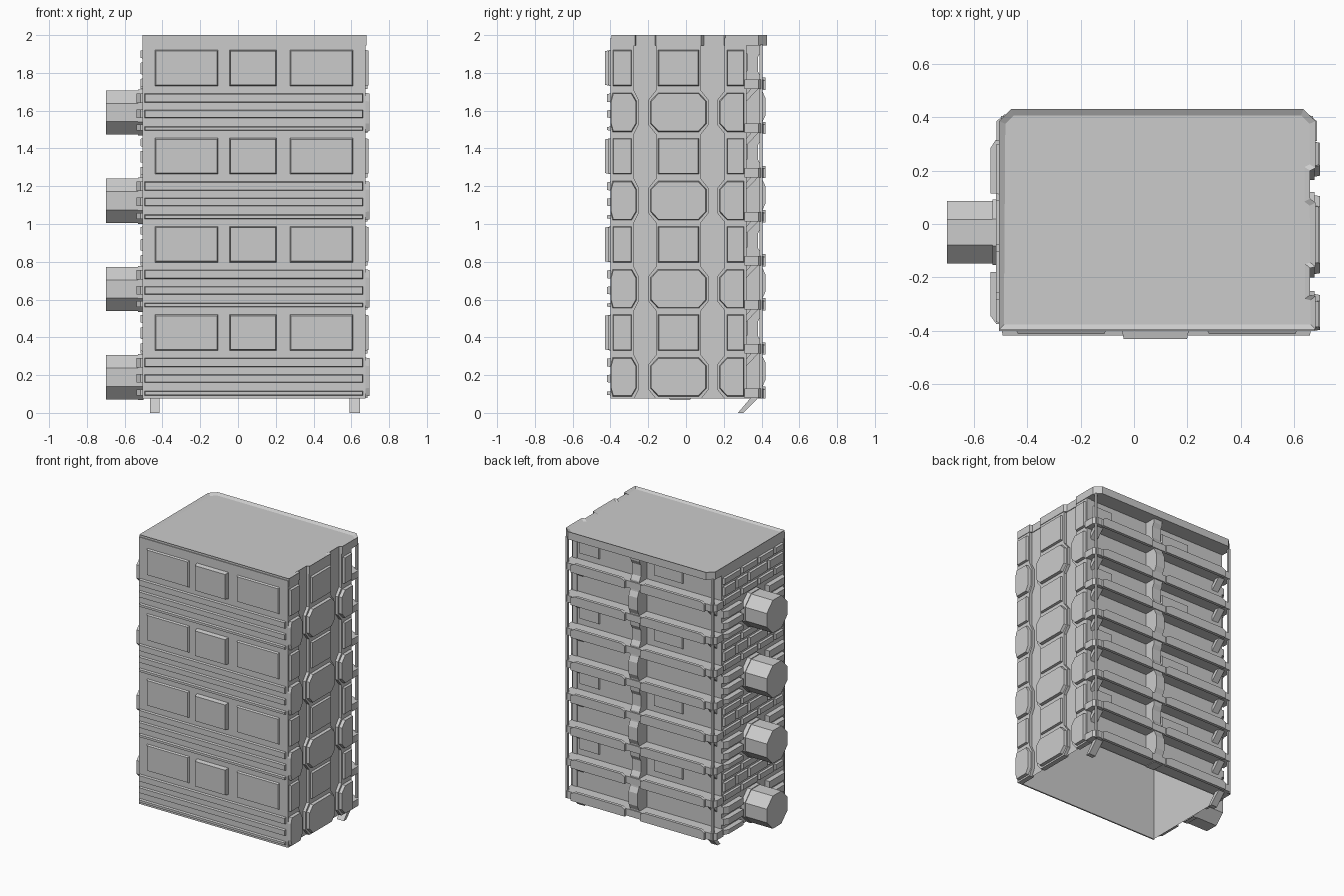
import bpy, bmesh, math
from mathutils import Vector

if "Cube" in bpy.data.objects:
    bpy.data.objects.remove(bpy.data.objects["Cube"])

ROW = 0.467           # height of one repeating pair of storeys
Z0 = 0.075            # underside of the building
ROWS = [Z0 + ROW * k for k in range(4)]
FLOORS = [Z0 + ROW / 2 * k for k in range(8)]


def place(axis, p, d):
    return {'x': (d, p[0], p[1]), 'y': (p[0], d, p[1]), 'z': (p[0], p[1], d)}[axis]


def prism(bm, axis, pts, d0, d1, taper=0.0, cap0=True):
    """Extrude a 2D outline along an axis; taper shrinks the far end."""
    lo = [min(p[i] for p in pts) for i in (0, 1)]
    hi = [max(p[i] for p in pts) for i in (0, 1)]
    c = [(lo[i] + hi[i]) / 2 for i in (0, 1)]
    s = [1 - 2 * taper / (hi[i] - lo[i]) for i in (0, 1)]
    end = [[c[i] + (p[i] - c[i]) * s[i] for i in (0, 1)] for p in pts]
    a = [bm.verts.new(place(axis, p, d0)) for p in pts]
    b = [bm.verts.new(place(axis, p, d1)) for p in end]
    n = len(pts)
    faces = [bm.faces.new((a[i], a[(i + 1) % n], b[(i + 1) % n], b[i])) for i in range(n)]
    top = bm.faces.new(b)
    if cap0:
        faces.append(bm.faces.new(a[::-1]))
    bmesh.ops.recalc_face_normals(bm, faces=faces + [top])
    return top


def rect(u0, u1, v0, v1):
    return [(u0, v0), (u1, v0), (u1, v1), (u0, v1)]


def finish(name, bm):
    me = bpy.data.meshes.new(name)
    bm.to_mesh(me)
    bm.free()
    ob = bpy.data.objects.new(name, me)
    bpy.context.collection.objects.link(ob)
    return ob


# Hollow body, open underneath
bm = bmesh.new()
prism(bm, 'z', rect(-0.5, 0.655, -0.4, 0.315), Z0, 1.975, cap0=False)
finish("body_shell", bm)

# Roof with a shallow rim and notches over the side pillars
bm = bmesh.new()
outline = [(-0.505, -0.395), (0.68, -0.395), (0.68, -0.27), (0.66, -0.265), (0.66, -0.165),
           (0.68, -0.16), (0.68, 0.08), (0.66, 0.095), (0.66, 0.2), (0.68, 0.21),
           (0.68, 0.385), (0.635, 0.43), (-0.46, 0.43), (-0.505, 0.385)]
top = prism(bm, 'z', outline, 1.945, 2.0)
bmesh.ops.inset_region(bm, faces=[top], thickness=0.025)
bmesh.ops.translate(bm, verts=top.verts[:], vec=(0, 0, -0.012))
finish("roof", bm)

# Front: three window panels and three ribs per row
bm = bmesh.new()
prism(bm, 'y', rect(-0.505, 0.675, Z0, 1.985), -0.39, -0.4)
for z in ROWS:
    for x0, x1, y in ((-0.44, -0.105, -0.412), (-0.045, 0.205, -0.43), (0.275, 0.61, -0.412)):
        prism(bm, 'y', rect(x0, x1, z + 0.255, z + 0.445), -0.4, y, 0.006, False)
    for a, b in ((0.018, 0.04), (0.085, 0.128), (0.168, 0.215)):
        prism(bm, 'y', rect(-0.495, 0.662, z + a, z + b), -0.4, -0.417, 0.003, False)
finish("front_panels", bm)

# Right side: lobed columns carrying octagonal and rectangular panels
columns = [  # narrow y0, y1, then wide y0, y1
    (-0.4, -0.275, -0.4, -0.25),
    (-0.16, 0.08, -0.2, 0.12),
    (0.205, 0.32, 0.165, 0.32)]
bm = bmesh.new()
for n0, n1, w0, w1 in columns:
    left, right = [], []
    for z in ROWS:
        for dz, wide in ((0.0, 0), (0.05, 1), (0.18, 1), (0.23, 0)):
            left.append((w0 if wide else n0, z + dz))
            right.append((w1 if wide else n1, z + dz))
    left.append((n0, 1.985))
    right.append((n1, 1.985))
    prism(bm, 'x', right + left[::-1], 0.64, 0.676)
    g = 0.012
    for z in ROWS:
        a0, a1 = n0 + g, n1 - g
        b0, b1 = w0 + g * (w0 != -0.4), w1 - g
        prism(bm, 'x', rect(a0, a1, z + 0.255, z + 0.445), 0.675, 0.692, 0.004)
        prism(bm, 'x', [(a0, z + 0.012), (a1, z + 0.012), (b1, z + 0.055), (b1, z + 0.175),
                        (a1, z + 0.218), (a0, z + 0.218), (b0, z + 0.175), (b0, z + 0.055)],
              0.675, 0.697, 0.004)
finish("right_side_columns", bm)

# Left side: louvres beside the tubes, brick panels between them
bm = bmesh.new()
for z in ROWS:
    for a, b in ((0.018, 0.05), (0.085, 0.13), (0.165, 0.215)):
        prism(bm, 'z', [(-0.5, 0.115), (-0.537, 0.115), (-0.537, 0.285), (-0.518, 0.315), (-0.5, 0.315)],
              z + a, z + b)
        prism(bm, 'z', [(-0.5, -0.375), (-0.515, -0.375), (-0.537, -0.345), (-0.537, -0.18), (-0.5, -0.18)],
              z + a, z + b)
    for i, (a, b) in enumerate(((0.25, 0.295), (0.315, 0.38), (0.4, 0.445))):
        cuts = [-0.38, -0.2, 0.02, 0.16, 0.31] if i % 2 else [-0.38, -0.27, -0.09, 0.1, 0.31]
        for y0, y1 in zip(cuts, cuts[1:]):
            prism(bm, 'x', rect(y0 + 0.01, y1 - 0.01, z + a, z + b), -0.5, -0.516, 0.003)
finish("left_louvres", bm)

# Octagonal tubes sticking out to the left
bm = bmesh.new()
for z in ROWS:
    for r, x0, x1 in ((0.117, -0.5, -0.7), (0.122, -0.5, -0.53)):
        R = r / math.cos(math.pi / 8)
        octagon = [(-0.031 + R * math.cos(math.pi / 8 + i * math.pi / 4),
                    z + 0.114 + R * math.sin(math.pi / 8 + i * math.pi / 4)) for i in range(8)]
        prism(bm, 'x', octagon, x0, x1, 0, False)
finish("left_tubes", bm)

# Rear balcony floors with a low kerb on each half
bm = bmesh.new()
for z in FLOORS:
    prism(bm, 'z', [(-0.515, 0.31), (0.685, 0.31), (0.685, 0.385), (0.655, 0.41),
                    (-0.485, 0.41), (-0.515, 0.385)], z + 0.005, z + 0.055)
    for x0, x1 in ((-0.44, 0.07), (0.19, 0.62)):
        prism(bm, 'y', [(x0, z), (x1, z), (x1, z + 0.05), (x1 - 0.03, z + 0.065),
                        (x0 + 0.03, z + 0.065), (x0, z + 0.05)], 0.4, 0.422)
finish("balconies", bm)

# Slanted brackets under every balcony; the lowest pair reaches the ground
bm = bmesh.new()
for z in FLOORS:
    for x0, x1 in ((-0.465, -0.415), (0.59, 0.645)):
        prism(bm, 'x', [(0.275, z - 0.075), (0.305, z - 0.075), (0.385, z + 0.008), (0.345, z + 0.008)], x0, x1)
finish("brackets", bm)

# Rear dividing fin, bulging on every other storey
bm = bmesh.new()
edge = []
for z in ROWS:
    edge += [(y, z + dz) for y, dz in ((0.4, 0), (0.405, 0.065), (0.421, 0.1), (0.421, 0.19), (0.405, 0.225),
                                       (0.398, 0.3), (0.382, 0.33), (0.382, 0.41), (0.398, 0.44))]
prism(bm, 'x', [(0.31, Z0)] + edge + [(0.4, 1.95), (0.31, 1.95)], 0.09, 0.16)
finish("rear_fin", bm)

# Thin corner posts
bm = bmesh.new()
for x in (-0.49, 0.662):
    prism(bm, 'z', rect(x - 0.008, x + 0.008, 0.388, 0.404), Z0, 1.95)
finish("corner_posts", bm)

# Rear wall windows
bm = bmesh.new()
for z in ROWS:
    for x0, x1 in ((0.46, 0.62), (-0.2, 0.03)):
        prism(bm, 'y', rect(x0, x1, z + 0.33, z + 0.43), 0.315, 0.325, 0.004, False)
finish("rear_windows", bm)
